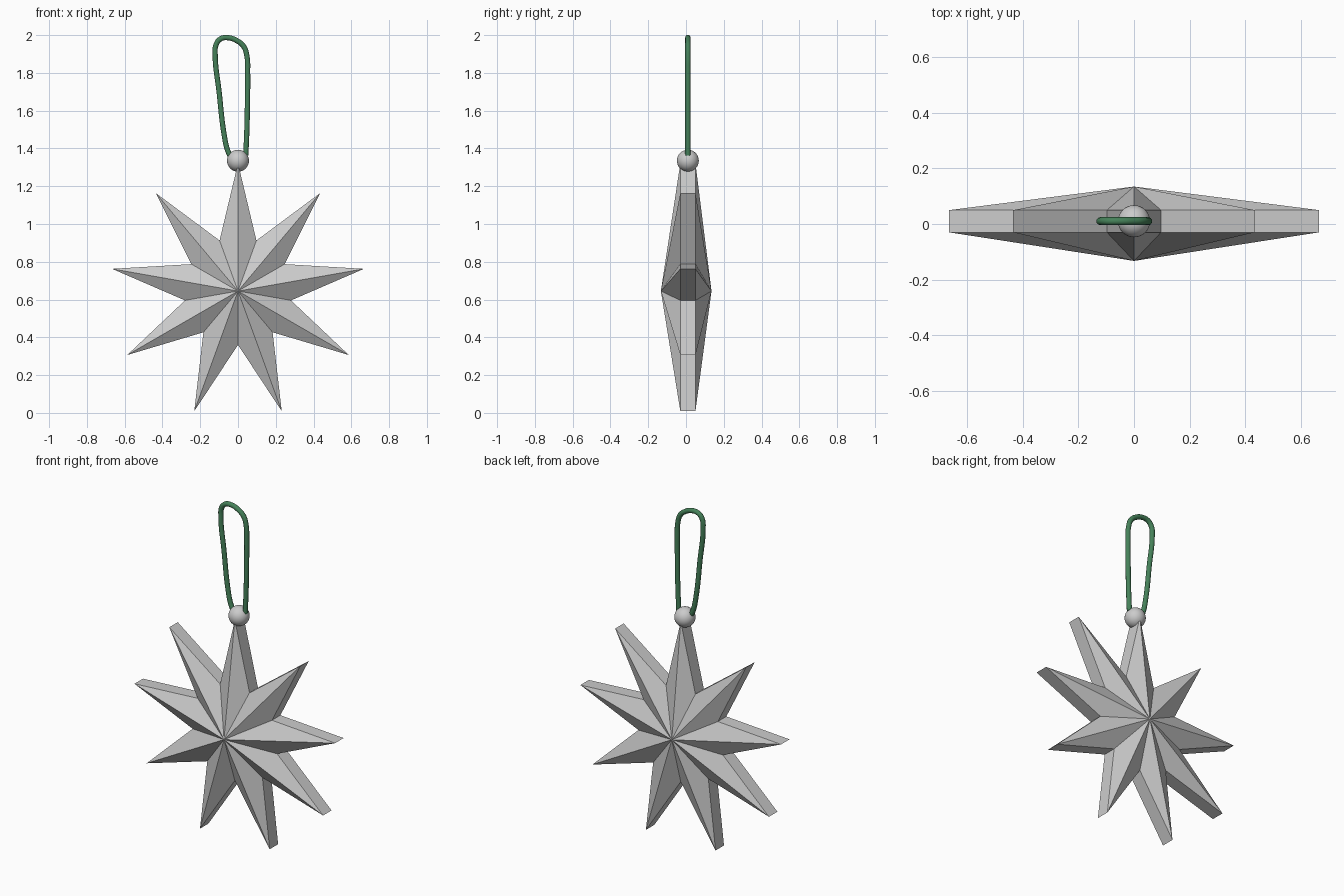
import bpy, bmesh, math

if "Cube" in bpy.data.objects:
    bpy.data.objects.remove(bpy.data.objects["Cube"])

POINTS, R_OUT, R_IN, CZ = 9, 0.677, 0.285, 0.645


def star_point(i):
    a = math.pi / 2 + i * math.pi / POINTS
    r = R_IN if i % 2 else R_OUT
    return r * math.cos(a), CZ + r * math.sin(a)


# Faceted star: flat rim, raised to a peak on both sides
bm = bmesh.new()
n = POINTS * 2
rim = [star_point(i) for i in range(n)]
front = [bm.verts.new((x, -0.03, z)) for x, z in rim]
back = [bm.verts.new((x, 0.05, z)) for x, z in rim]
front_peak = bm.verts.new((0, -0.133, CZ))
back_peak = bm.verts.new((0, 0.135, CZ))
for i in range(n):
    j = (i + 1) % n
    bm.faces.new((front_peak, front[i], front[j]))
    bm.faces.new((back_peak, back[j], back[i]))
    bm.faces.new((front[i], back[i], back[j], front[j]))
bmesh.ops.recalc_face_normals(bm, faces=bm.faces)
mesh = bpy.data.meshes.new("star")
bm.to_mesh(mesh)
bm.free()
bpy.context.collection.objects.link(bpy.data.objects.new("star", mesh))

# Bead on the top tip
bpy.ops.mesh.primitive_uv_sphere_add(segments=32, ring_count=16, radius=0.058,
                                     location=(0, 0.01, 1.335))
bead = bpy.context.object
bead.name = "bead"
bpy.ops.object.shade_smooth()

# Hanging cord loop
path = [(-0.040, 1.358), (-0.055, 1.39), (-0.074, 1.477), (-0.100, 1.70),
        (-0.121, 1.90), (-0.116, 1.95), (-0.092, 1.98), (-0.050, 1.986),
        (-0.005, 1.97), (0.030, 1.94), (0.047, 1.89), (0.051, 1.80),
        (0.050, 1.65), (0.047, 1.50), (0.041, 1.362)]
curve = bpy.data.curves.new("hanging_cord", "CURVE")
curve.dimensions = "3D"
curve.bevel_depth = 0.0145
curve.bevel_resolution = 3
curve.resolution_u = 6
curve.use_fill_caps = True
spline = curve.splines.new("BEZIER")
spline.bezier_points.add(len(path) - 1)
for p, (x, z) in zip(spline.bezier_points, path):
    p.co = (x, 0.01, z)
    p.handle_left_type = p.handle_right_type = "AUTO"
cord = bpy.data.objects.new("hanging_cord", curve)
bpy.context.collection.objects.link(cord)
green = bpy.data.materials.new("green_cord")
green.diffuse_color = (0.06, 0.22, 0.10, 1)
green.use_nodes = True
green.node_tree.nodes["Principled BSDF"].inputs["Base Color"].default_value = green.diffuse_color
curve.materials.append(green)
